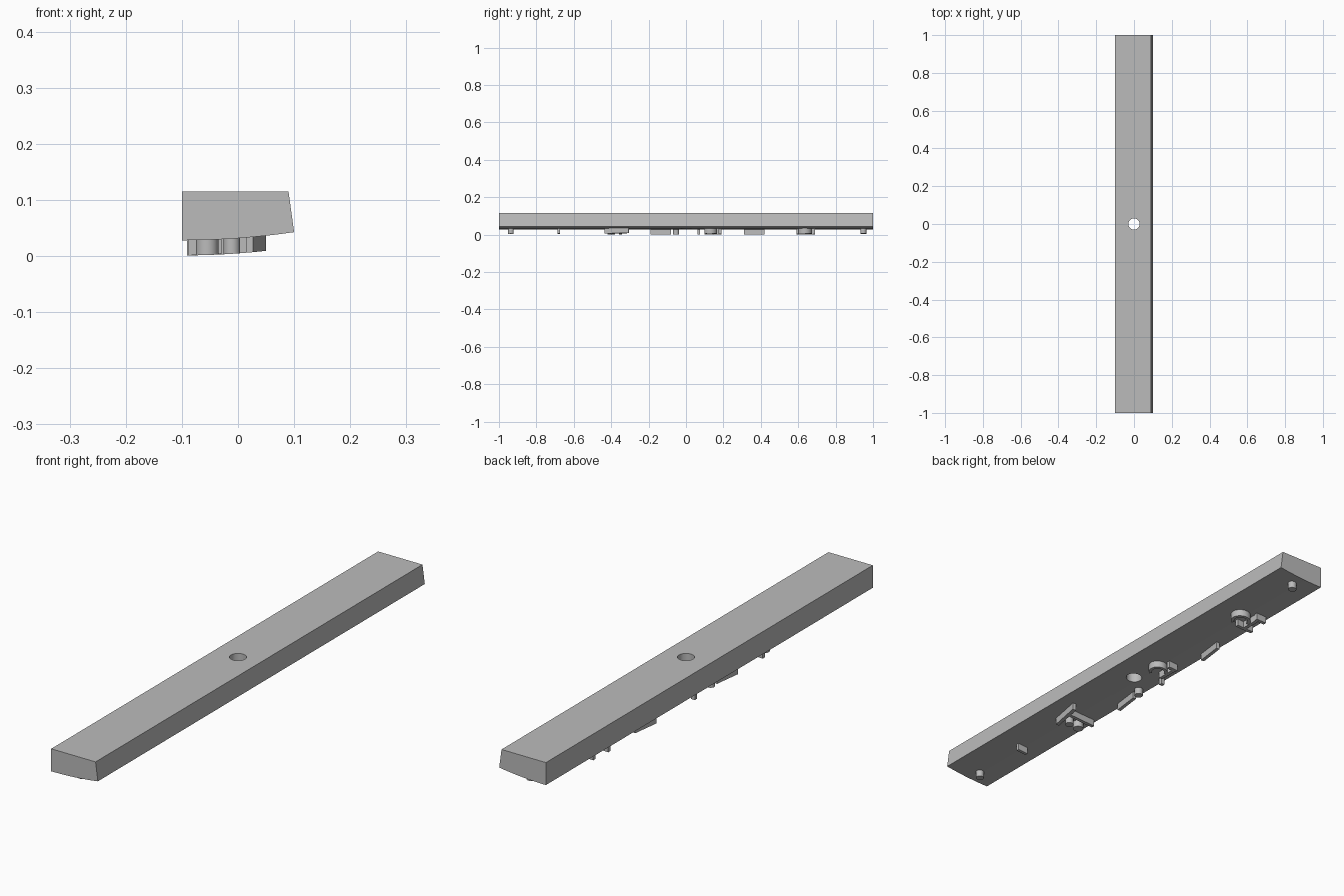
import bpy, bmesh, math
from mathutils import Vector

old = bpy.data.objects.get("Cube")
if old:
    bpy.data.objects.remove(old, do_unlink=True)

grey = bpy.data.materials.new("plain_grey")
grey.use_nodes = True
COLOUR = (0.5, 0.5, 0.5, 1)
grey.diffuse_color = COLOUR
grey.node_tree.nodes["Principled BSDF"].inputs["Base Color"].default_value = COLOUR


def under(x):
    """Height of the gently curved underside."""
    return 0.028 + 0.0145 * ((x + 0.1) / 0.2) ** 2


def finish(bm, name):
    bmesh.ops.recalc_face_normals(bm, faces=bm.faces)
    mesh = bpy.data.meshes.new(name)
    bm.to_mesh(mesh)
    bm.free()
    mesh.materials.append(grey)
    obj = bpy.data.objects.new(name, mesh)
    bpy.context.collection.objects.link(obj)
    bpy.context.view_layer.objects.active = obj
    bpy.ops.object.select_all(action='DESELECT')
    obj.select_set(True)
    bpy.ops.object.shade_smooth_by_angle(angle=math.radians(25))
    return obj


def rib(name, outline):
    """Prism hanging from the underside, its foot parallel to the curve."""
    bm = bmesh.new()
    foot = [bm.verts.new((x, y, under(x) - 0.027)) for x, y in outline]
    root = [bm.verts.new((x, y, under(x) + 0.004)) for x, y in outline]
    bm.faces.new(foot)
    bm.faces.new(root)
    n = len(outline)
    for i in range(n):
        j = (i + 1) % n
        bm.faces.new((foot[i], foot[j], root[j], root[i]))
    return finish(bm, name)


def bar(name, start, end, width=0.014):
    a, b = Vector(start), Vector(end)
    side = (b - a).orthogonal().normalized() * width / 2
    return rib(name, [a + side, b + side, b - side, a - side])


def arc(x, y, r, start, sweep, steps):
    angles = [math.radians(start + sweep * i / steps) for i in range(steps + 1)]
    return [(x + r * math.cos(t), y + r * math.sin(t)) for t in angles]


def peg(name, x, y, r):
    return rib(name, arc(x, y, r, 0, 360, 24)[:-1])


def curved_rib(name, x, y, r, start, sweep, width=0.012):
    outer = arc(x, y, r, start, sweep, 20)
    inner = arc(x, y, r - width, start, sweep, 20)
    return rib(name, outer + inner[::-1])


# Long slab with a slanted left side and a curved underside
bm = bmesh.new()
profile = [(-0.1, 0.115), (0.09, 0.115)]
profile += [(0.1 - 0.2 * i / 16, under(0.1 - 0.2 * i / 16)) for i in range(17)]
face = bm.faces.new([bm.verts.new((x, -1, z)) for x, z in profile])
ext = bmesh.ops.extrude_face_region(bm, geom=[face])
moved = [v for v in ext["geom"] if isinstance(v, bmesh.types.BMVert)]
bmesh.ops.translate(bm, verts=moved, vec=(0, 2, 0))
slab = finish(bm, "slab")

# Round hole through the middle
bpy.ops.mesh.primitive_cylinder_add(vertices=40, radius=0.03, depth=0.4, location=(0, 0, 0.07))
cutter = bpy.context.object
cutter.name = "hole_cutter"
cutter.data.materials.append(grey)
cut = slab.modifiers.new("hole", 'BOOLEAN')
cut.operation = 'DIFFERENCE'
cut.solver = 'EXACT'
cut.object = cutter
bpy.context.view_layer.objects.active = slab
bpy.ops.object.modifier_apply(modifier=cut.name)
bpy.data.objects.remove(cutter, do_unlink=True)

# Pegs under the two ends and near the hole
peg("front_peg", -0.011, -0.936, 0.015)
peg("back_peg", 0.0, 0.948, 0.016)
peg("middle_peg", -0.068, -0.053, 0.016)

# Straight ribs
bar("front_cross_rib", (0.015, -0.68), (-0.03, -0.68), 0.012)
bar("middle_slanted_rib", (-0.084, -0.19), (-0.07, -0.08))
bar("back_slanted_rib", (-0.084, 0.31), (-0.07, 0.42))

# Front group: slanted rib, cross rib and two pegs
bar("front_slanted_rib", (0.02, -0.435), (0.043, -0.305))
bar("front_group_cross_rib", (0.03, -0.35), (-0.088, -0.35))
peg("front_group_inner_peg", -0.011, -0.40, 0.016)
peg("front_group_outer_peg", -0.055, -0.40, 0.02)

# Middle and back groups: a curved rib with short ribs beside it
curved_rib("middle_curved_rib", -0.012, 0.13, 0.036, -60, 220)
bar("middle_short_rib", (-0.02, 0.182), (-0.06, 0.182))
bar("middle_outer_rib", (-0.075, 0.068), (-0.09, 0.068))
bar("middle_link_rib", (-0.05, 0.10), (-0.05, 0.185))

curved_rib("back_curved_rib", -0.004, 0.635, 0.038, -60, 240)
bar("back_cross_rib", (-0.015, 0.598), (-0.09, 0.598))
bar("back_short_rib", (-0.04, 0.682), (-0.085, 0.682))
bar("back_link_rib", (-0.05, 0.60), (-0.05, 0.68))
